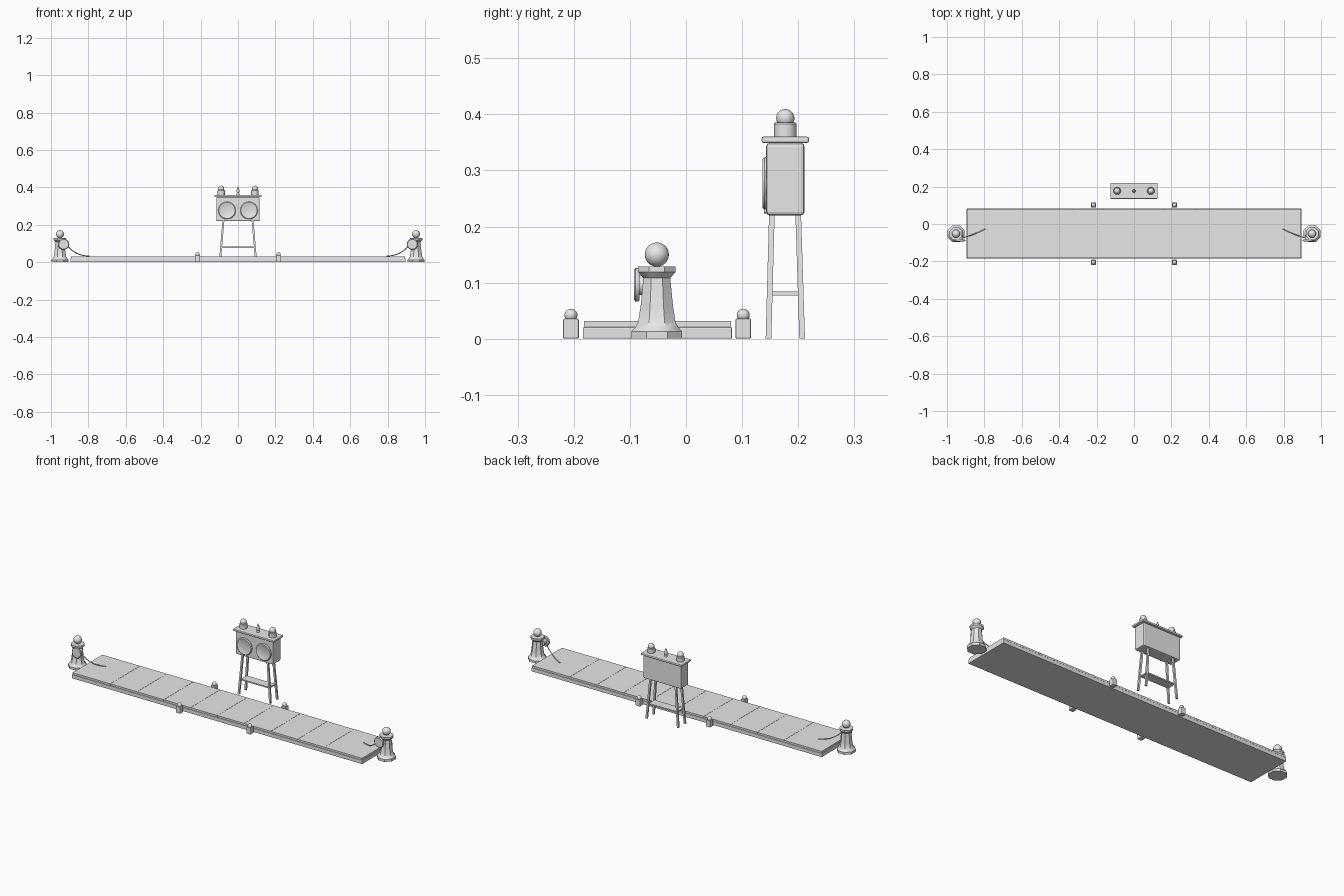
import bpy, bmesh, math
from mathutils import Vector, Matrix

if "Cube" in bpy.data.objects:
    bpy.data.objects.remove(bpy.data.objects["Cube"])

grey = bpy.data.materials.new("light_grey")
grey.diffuse_color = (0.8, 0.8, 0.8, 1)
grey.use_nodes = True
grey.node_tree.nodes["Principled BSDF"].inputs["Base Color"].default_value = grey.diffuse_color


def finish(bm, name, bevel=0.0, smooth=True):
    me = bpy.data.meshes.new(name)
    bmesh.ops.recalc_face_normals(bm, faces=bm.faces)
    bm.to_mesh(me)
    bm.free()
    me.materials.append(grey)
    ob = bpy.data.objects.new(name, me)
    bpy.context.collection.objects.link(ob)
    if bevel:
        m = ob.modifiers.new("bevel", 'BEVEL')
        m.width, m.segments, m.limit_method = bevel, 2, 'ANGLE'
    if smooth:
        bpy.ops.object.select_all(action='DESELECT')
        ob.select_set(True)
        bpy.context.view_layer.objects.active = ob
        bpy.ops.object.shade_smooth_by_angle(angle=math.radians(35))
    return ob


def box(name, lo, hi, bevel=0.0):
    lo, hi = Vector(lo), Vector(hi)
    bm = bmesh.new()
    bmesh.ops.create_cube(bm, size=1)
    bmesh.ops.scale(bm, vec=hi - lo, verts=bm.verts)
    bmesh.ops.translate(bm, vec=(lo + hi) / 2, verts=bm.verts)
    return finish(bm, name, bevel, smooth=False)


def lathe(name, profile, loc, sides=24, axis='Z', phase=0.0):
    """Closed solid of revolution from (radius, height) pairs; axis 'Y' faces the front."""
    bm = bmesh.new()
    rings = []
    for r, h in profile:
        rings.append([bm.verts.new((r * math.cos(a), r * math.sin(a), h)) for a in
                      (phase + 2 * math.pi * i / sides for i in range(sides))])
    for a, b in zip(rings, rings[1:]):
        for i in range(sides):
            j = (i + 1) % sides
            bm.faces.new((a[i], a[j], b[j], b[i]))
    bm.faces.new(rings[0][::-1])
    bm.faces.new(rings[-1])
    if axis == 'Y':
        bmesh.ops.rotate(bm, matrix=Matrix.Rotation(math.pi / 2, 3, 'X'), verts=bm.verts)
    bmesh.ops.translate(bm, vec=loc, verts=bm.verts)
    return finish(bm, name)


def ball(name, loc, r):
    bm = bmesh.new()
    bmesh.ops.create_uvsphere(bm, u_segments=24, v_segments=14, radius=r)
    bmesh.ops.translate(bm, vec=loc, verts=bm.verts)
    return finish(bm, name)


def beam(name, a, b, w):
    """Square bar from a to b with horizontal ends."""
    bm = bmesh.new()
    rings = [[bm.verts.new(Vector(p) + Vector((sx * w / 2, sy * w / 2, 0)))
              for sx, sy in ((-1, -1), (1, -1), (1, 1), (-1, 1))] for p in (a, b)]
    bm.faces.new(rings[0][::-1])
    bm.faces.new(rings[1])
    for i in range(4):
        j = (i + 1) % 4
        bm.faces.new((rings[0][i], rings[0][j], rings[1][j], rings[1][i]))
    return finish(bm, name, smooth=False)


# Long strip: base platform and a row of deck panels with fine seams
Y0, Y1, X = -0.184, 0.082, 0.895
box("strip_base", (-X, Y0, 0), (X, Y1, 0.0205), 0.002)
box("strip_deck_core", (-X + 0.004, Y0 + 0.004, 0.02), (X - 0.004, Y1 - 0.004, 0.0295))
seams = [-X + 0.002] + [-0.66 + 0.165 * i for i in range(9)] + [X - 0.002]
for i, (a, b) in enumerate(zip(seams, seams[1:])):
    box(f"deck_panel_{i}", (a + 0.0006, Y0 + 0.002, 0.0215), (b - 0.0006, Y1 - 0.002, 0.0315))

# Marker posts beside the strip
for x in (-0.217, 0.217):
    for y in (-0.205, 0.102):
        box("marker_post", (x - 0.0135, y - 0.014, 0), (x + 0.0135, y + 0.014, 0.036), 0.003)
        ball("marker_knob", (x, y, 0.042), 0.0115)

# Reel towers at both ends
tower = [(0.049, 0), (0.049, 0.013), (0.042, 0.02), (0.036, 0.03), (0.031, 0.06),
         (0.026, 0.108), (0.036, 0.119), (0.036, 0.129)]
for s in (-1, 1):
    cx, cy = s * 0.952, -0.052
    lathe("reel_tower", tower, (cx, cy, 0), 8, phase=math.pi / 8)
    ball("tower_ball", (cx, cy, 0.15), 0.0215)
    lathe("reel_drum", [(0.018, -0.02), (0.018, 0.004), (0.028, 0.004), (0.03, 0.007),
                        (0.03, 0.011), (0.026, 0.014)], (s * 0.932, -0.079, 0.096), 16, 'Y')
    # Sagging cable from the reel to the deck
    cu = bpy.data.curves.new("reel_cable", 'CURVE')
    cu.dimensions = '3D'
    cu.bevel_depth, cu.bevel_resolution, cu.resolution_u = 0.0025, 2, 8
    pts = [(0.915, -0.075, 0.092), (0.89, -0.066, 0.066), (0.86, -0.056, 0.047),
           (0.83, -0.043, 0.037), (0.795, -0.026, 0.033)]
    sp = cu.splines.new('BEZIER')
    sp.bezier_points.add(len(pts) - 1)
    for bp, p in zip(sp.bezier_points, pts):
        bp.co = (s * p[0], p[1], p[2])
        bp.handle_left_type = bp.handle_right_type = 'AUTO'
    cu.use_fill_caps = True
    cu.materials.append(grey)
    bpy.context.collection.objects.link(bpy.data.objects.new("reel_cable", cu))

# Scoring box on its stand
C = 0.177
box("score_box", (-0.116, 0.143, 0.22), (0.116, 0.211, 0.349), 0.006)
box("score_roof", (-0.126, 0.135, 0.349), (0.126, 0.219, 0.36), 0.003)
box("stand_shelf", (-0.088, 0.152, 0.077), (0.088, 0.203, 0.084))
for s in (-1, 1):
    for yb, yt in ((0.147, 0.153), (0.207, 0.2)):
        beam("stand_leg", (s * 0.097, yb, 0), (s * 0.078, yt, 0.222), 0.010)
    lathe("lamp_base", [(0.02, 0.359), (0.02, 0.383), (0.018, 0.385)], (s * 0.09, C, 0))
    ball("lamp_bulb", (s * 0.09, C, 0.393), 0.0163)
    # Round dial with a small button under it
    lathe("dial", [(0.047, -0.002), (0.047, 0.003), (0.043, 0.007), (0.038, 0.007),
                   (0.036, 0.006)], (s * 0.059, 0.143, 0.277), 32, 'Y')
    lathe("dial_button", [(0.006, -0.002), (0.006, 0.004)], (s * 0.05, 0.143, 0.229), 12, 'Y')

# Centre finial on the roof
lathe("roof_finial", [(0.008, 0.359), (0.008, 0.366), (0.006, 0.37), (0.009, 0.379),
                      (0.006, 0.392), (0.001, 0.406)], (0, C, 0), 16)
